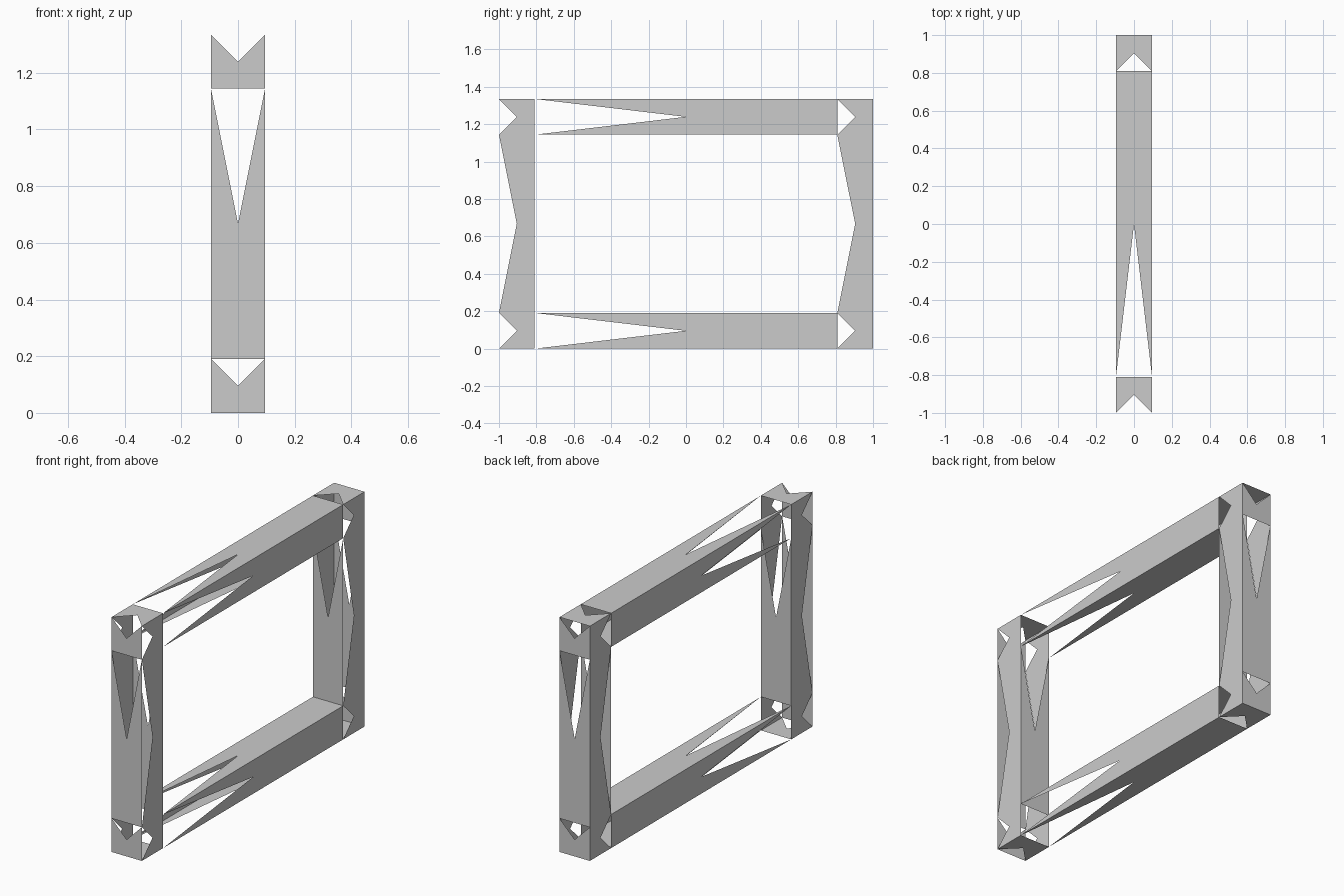
import bpy, bmesh
from mathutils import Vector

if "Cube" in bpy.data.objects:
    bpy.data.objects.remove(bpy.data.objects["Cube"])

T = 0.191          # beam thickness
H = 1.335          # total height
YS = [-1, -1 + T, 1 - T, 1]
ZS = [0, T, H - T, H]


def solid(i, j):
    """True where the 3 x 3 frame layout holds a beam section."""
    return 0 <= i < 3 and 0 <= j < 3 and (i, j) != (1, 1)


def section(name, i, j):
    """Box section, open towards its neighbours, each side lacking one of its four triangles."""
    size = Vector((T, YS[i + 1] - YS[i], ZS[j + 1] - ZS[j]))
    mid = Vector((0, (YS[i] + YS[i + 1]) / 2, (ZS[j] + ZS[j + 1]) / 2))
    bm = bmesh.new()
    bmesh.ops.create_cube(bm, size=1)
    bmesh.ops.scale(bm, vec=size, verts=bm.verts)
    bm.normal_update()
    # open ends where sections meet
    ends = [f for f in bm.faces if abs(f.normal.x) < 0.5
            and solid(i + round(f.normal.y), j + round(f.normal.z))]
    bmesh.ops.delete(bm, geom=ends, context='FACES')
    # split sides into four triangles and drop one of them
    bmesh.ops.poke(bm, faces=bm.faces[:])
    bm.normal_update()
    gone = []
    for f in bm.faces:
        c = f.calc_center_median()
        if abs(f.normal.y) > 0.5:
            if c.z > 0.01:          # front and back sides lack the upper triangle
                gone.append(f)
        elif c.y < -0.01:           # other sides lack the forward triangle
            gone.append(f)
    bmesh.ops.delete(bm, geom=gone, context='FACES')
    me = bpy.data.meshes.new(name)
    bm.to_mesh(me)
    bm.free()
    ob = bpy.data.objects.new(name, me)
    ob.location = mid
    bpy.context.collection.objects.link(ob)


# corners, posts and rails
depth = ["front", "middle", "back"]
level = ["bottom", "middle", "top"]
for i in range(3):
    for j in range(3):
        if not solid(i, j):
            continue
        if i == 1:
            section(f"{level[j]}_rail", i, j)
        elif j == 1:
            section(f"{depth[i]}_post", i, j)
        else:
            section(f"{level[j]}_{depth[i]}_corner", i, j)
